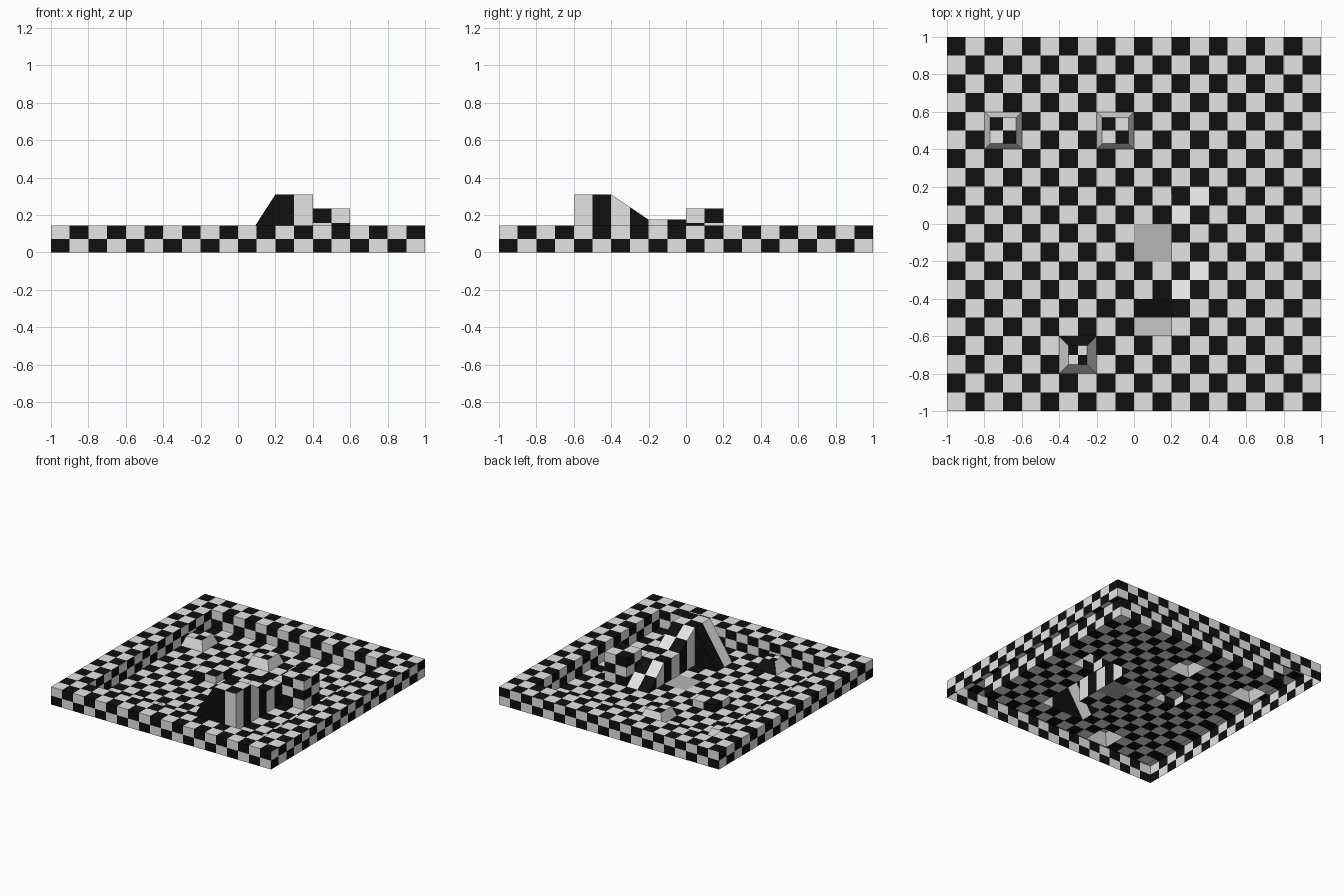
import bpy, bmesh, math
from mathutils import Vector

if "Cube" in bpy.data.objects:
    bpy.data.objects.remove(bpy.data.objects["Cube"])


def material(name, v):
    m = bpy.data.materials.new(name)
    m.diffuse_color = (v, v, v, 1)
    m.use_nodes = True
    m.node_tree.nodes["Principled BSDF"].inputs["Base Color"].default_value = m.diffuse_color
    return m


MATS = [material("pale_tile", 0.78), material("black_tile", 0.005), material("plain_grey", 0.47)]
CELL = 0.1
RIM_H = 0.145
PALE, BLACK, GREY = 0, 1, 2


def idx(v):
    return math.floor((v + 1) / CELL + 1e-4)


def checker(c):
    return (idx(c.x) + idx(c.y)) % 2


def patch(bm, corners, nu, nv, rule):
    """Split a quad into nu x nv cells and colour each one by a rule."""
    a, b, c, d = [Vector(p) for p in corners]

    def at(u, v):
        return a.lerp(b, u).lerp(d.lerp(c, u), v)

    for i in range(nu):
        for j in range(nv):
            pts = []
            for u, v in ((i, j), (i + 1, j), (i + 1, j + 1), (i, j + 1)):
                p = at(u / nu, v / nv)
                if all((p - q).length > 1e-5 for q in pts):
                    pts.append(p)
            if len(pts) < 3:
                continue
            f = bm.faces.new([bm.verts.new(p) for p in pts])
            f.material_index = rule(at((i + 0.5) / nu, (j + 0.5) / nv))


def finish(bm, name):
    bmesh.ops.remove_doubles(bm, verts=bm.verts, dist=1e-5)
    me = bpy.data.meshes.new(name)
    bm.to_mesh(me)
    bm.free()
    for m in MATS:
        me.materials.append(m)
    ob = bpy.data.objects.new(name, me)
    bpy.context.collection.objects.link(ob)


def flat(bm, x0, x1, y0, y1, z, rule=checker):
    patch(bm, [(x0, y0, z), (x1, y0, z), (x1, y1, z), (x0, y1, z)],
          round((x1 - x0) / CELL), round((y1 - y0) / CELL), rule)


def block(name, x0, y0, heights, sides="SENW", inset=0.0, rows=1, top=checker, side=None):
    """A 0.2 wide open-bottomed block; heights run SW, SE, NE, NW."""
    x1, y1, t = x0 + 0.2, y0 + 0.2, inset
    low = [(x0, y0, 0), (x1, y0, 0), (x1, y1, 0), (x0, y1, 0)]
    ins = [(t, t), (-t, t), (-t, -t), (t, -t)]
    up = [(p[0] + o[0], p[1] + o[1], h) for p, o, h in zip(low, ins, heights)]
    hmax = max(heights)
    bm = bmesh.new()
    patch(bm, up, 2, 2, top)
    for k, s in enumerate("SENW"):
        if s not in sides:
            continue
        n = (k + 1) % 4

        def stripes(c, s=s):
            row = rows - 1 - math.floor(c.z / hmax * rows)
            if s in "SN":
                return (idx(c.x) + 1 + row) % 2
            return (idx(c.y) + row) % 2
        rule = (lambda c, s=s: side(s)) if side else stripes
        patch(bm, [low[k], low[n], up[n], up[k]], 2, rows, rule)
    finish(bm, name)


# Raised rim: hollow underneath, with outer and inner walls
def wall_ring(bm, r, n, sign):
    def along_x(c):
        return (idx(c.x) + (c.z > RIM_H / 2) + 1) % 2

    def along_y(c):
        return (idx(c.y) + (c.z > RIM_H / 2) + 1) % 2
    pts = [(-r, -r), (r, -r), (r, r), (-r, r)]
    for k in range(4):
        p, q = pts[k], pts[(k + 1) % 4]
        if sign < 0:
            p, q = q, p
        patch(bm, [(*p, 0), (*q, 0), (*q, RIM_H), (*p, RIM_H)], n, 2,
              along_x if k % 2 == 0 else along_y)


bm = bmesh.new()
wall_ring(bm, 1.0, 20, 1)
wall_ring(bm, 0.8, 16, -1)
flat(bm, -1, 1, -1, -0.8, RIM_H)
flat(bm, -1, 1, 0.8, 1, RIM_H)
flat(bm, -1, -0.8, -0.8, 0.8, RIM_H)
flat(bm, 0.8, 1, -0.8, 0.8, RIM_H)
finish(bm, "rim")

# Floor, left open under every block
taken = [(-0.8, 0.4), (-0.2, 0.4), (-0.4, -0.8), (-0.4, 0.0), (0.2, 0.0), (0.2, -0.2),
         (0.2, -0.4), (0.2, -0.6), (0.0, -0.6), (0.4, 0.0), (0.0, -0.2)]
taken = {(round(x * 10), round(y * 10)) for x, y in taken}
bm = bmesh.new()
for i in range(-8, 8, 2):
    for j in range(-8, 8, 2):
        if (i, j) not in taken:
            flat(bm, i / 10, i / 10 + 0.2, j / 10, j / 10 + 0.2, 0)
finish(bm, "floor")

# Plain grey floor tile
bm = bmesh.new()
flat(bm, 0, 0.2, -0.2, 0, 0, lambda c: GREY)
finish(bm, "grey_floor_tile")

# Climbing path: ramp, step, ramp, tower and side ramp
STEP, TOWER = 0.175, 0.31
block("lower_ramp", 0.2, 0.0, (STEP, STEP, 0, 0), "W")
block("step", 0.2, -0.2, (STEP,) * 4, "EW")
block("upper_ramp", 0.2, -0.4, (TOWER, TOWER, STEP, STEP), "EW")
block("tower", 0.2, -0.6, (TOWER,) * 4, "SE")
block("side_ramp", 0.0, -0.6, (0, TOWER, TOWER, 0), "SN",
      top=lambda c: BLACK if c.y > -0.5 else PALE, side=lambda s: BLACK)

# Free-standing blocks
block("tall_block", 0.4, 0.0, (0.235,) * 4, rows=3)
block("low_block", -0.4, 0.0, (0.06,) * 4)

# Bumps with sloping sides
for nm, x in (("left_bump", -0.8), ("middle_bump", -0.2)):
    block(nm, x, 0.4, (0.08,) * 4, inset=0.03, side=lambda s: PALE)
block("front_bump", -0.4, -0.8, (0.085,) * 4, inset=0.05,
      side=lambda s: BLACK if s == "N" else PALE)
